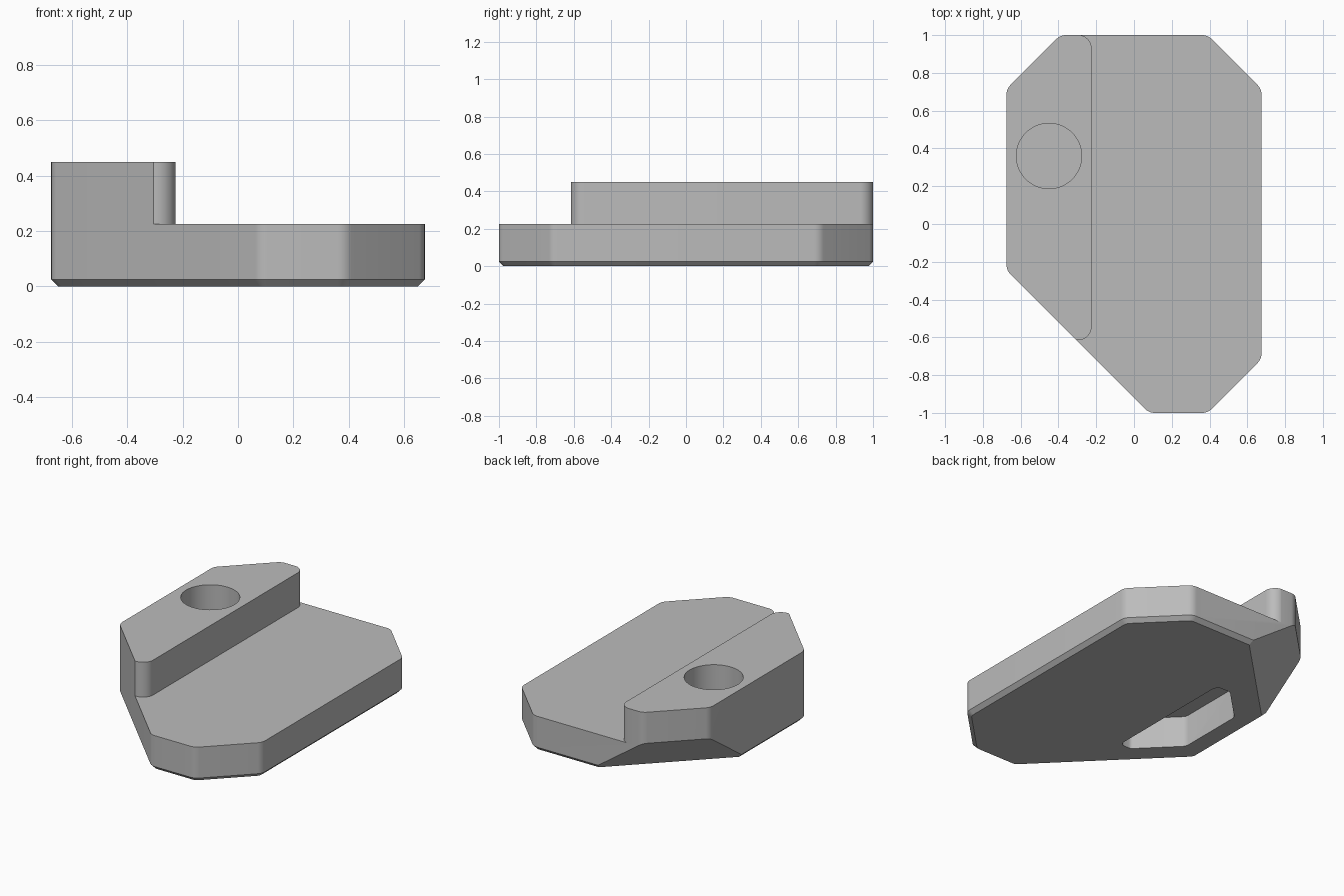
import bpy, bmesh, math
from mathutils import Vector

cube = bpy.data.objects.get("Cube")
if cube:
    bpy.data.objects.remove(cube, do_unlink=True)

gray = bpy.data.materials.new("plain gray")
gray.use_nodes = True
gray.diffuse_color = (0.5, 0.5, 0.5, 1)
gray.node_tree.nodes["Principled BSDF"].inputs["Base Color"].default_value = (0.5, 0.5, 0.5, 1)


def rounded(points, steps=6):
    """Outline from (x, y, radius) corners, each rounded by an arc-like curve."""
    out = []
    for i, (x, y, r) in enumerate(points):
        p = Vector((x, y))
        if r == 0:
            out.append(p)
            continue
        a = (Vector(points[i - 1][:2]) - p).normalized()
        b = (Vector(points[(i + 1) % len(points)][:2]) - p).normalized()
        half = a.angle(b) / 2
        center = p + (a + b).normalized() * r / math.sin(half)
        start = p + a * r / math.tan(half) - center
        end = p + b * r / math.tan(half) - center
        for k in range(steps + 1):
            t = k / steps
            out.append(center + (start * (1 - t) + end * t).normalized() * r)
    return out


def prism(name, points, z0, z1, chamfer=0, cut=None):
    bm = bmesh.new()
    bottom = bm.faces.new([bm.verts.new((p.x, p.y, z0)) for p in points])
    new = bmesh.ops.extrude_face_region(bm, geom=[bottom], use_keep_orig=True)["geom"]
    for v in new:
        if isinstance(v, bmesh.types.BMVert):
            v.co.z = z1
    bmesh.ops.recalc_face_normals(bm, faces=bm.faces)
    if chamfer:
        rim = [e for e in bm.edges if all(abs(v.co.z - z0) < 1e-5 for v in e.verts)]
        bmesh.ops.bevel(bm, geom=rim, offset=chamfer, segments=1, affect='EDGES')
    if cut:
        geom = bm.verts[:] + bm.edges[:] + bm.faces[:]
        res = bmesh.ops.bisect_plane(bm, geom=geom, plane_co=cut[0], plane_no=cut[1],
                                     clear_outer=True)
        edges = [g for g in res["geom_cut"] if isinstance(g, bmesh.types.BMEdge)]
        bmesh.ops.contextual_create(bm, geom=edges)
    bmesh.ops.recalc_face_normals(bm, faces=bm.faces)
    mesh = bpy.data.meshes.new(name)
    bm.to_mesh(mesh)
    bm.free()
    mesh.materials.append(gray)
    ob = bpy.data.objects.new(name, mesh)
    bpy.context.collection.objects.link(ob)
    return ob


def subtract(body, cutter):
    cutter.hide_render = True
    mod = body.modifiers.new("cut", 'BOOLEAN')
    mod.operation = 'DIFFERENCE'
    mod.solver = 'EXACT'
    mod.object = cutter
    bpy.context.view_layer.objects.active = body
    bpy.ops.object.modifier_apply(modifier=mod.name)
    bpy.data.objects.remove(cutter, do_unlink=True)


# Clipped-corner block with a chamfered foot and a sloped undercut at one back corner
R = 0.07
outline = rounded([(0.675, -0.715, R), (0.675, 0.715, R), (0.39, 1, R), (-0.39, 1, R),
                   (-0.675, 0.715, R), (-0.675, -0.245, R), (0.08, -1, R), (0.39, -1, R)])
body = prism("stepped_plate", outline, 0, 0.45, chamfer=0.025,
             cut=((-0.67, 0.367, 0), (-1, 1, -math.sqrt(2))))

# Step that leaves the raised rail along one side
step = rounded([(1, 1.2, 0), (-0.3, 1.2, 0), (-0.3, 1.001, 0), (-0.225, 1.001, 0.07),
                (-0.225, -0.615, 0.07), (-1, -0.615, 0), (-1, -1.2, 0), (1, -1.2, 0)])
subtract(body, prism("step_cutter", step, 0.225, 0.6))

# Round blind hole in the rail
hole = [Vector((-0.45 + 0.173 * math.cos(a), 0.36 + 0.173 * math.sin(a)))
        for a in (2 * math.pi * k / 64 for k in range(64))]
subtract(body, prism("hole_cutter", hole, 0.25, 0.6))

# Pocket in the underside below the rail
pocket = rounded([(-0.54, 0.27, 0.05), (-0.54, -0.17, 0.05), (-0.31, -0.4, 0.03),
                  (-0.23, -0.4, 0.03), (-0.23, 0.48, 0.04), (-0.33, 0.48, 0.04)], 4)
subtract(body, prism("pocket_cutter", pocket, -0.1, 0.2))

bpy.ops.object.select_all(action='DESELECT')
body.select_set(True)
bpy.context.view_layer.objects.active = body
bpy.ops.object.shade_smooth_by_angle(angle=math.radians(30))
